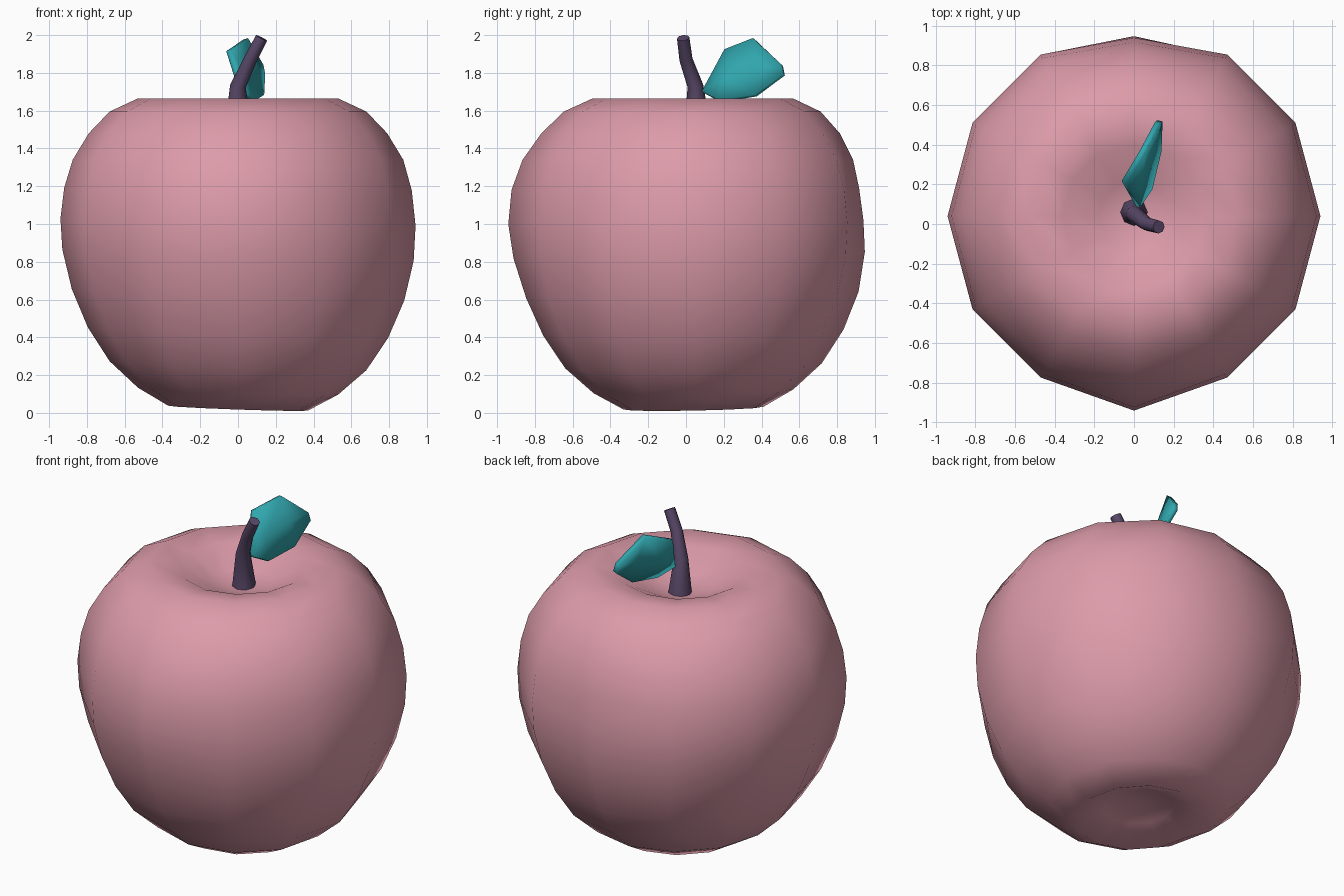
import bpy, bmesh, math
from mathutils import Vector

if "Cube" in bpy.data.objects:
    bpy.data.objects.remove(bpy.data.objects["Cube"])


def material(name, color):
    m = bpy.data.materials.new(name)
    m.diffuse_color = (*color, 1)
    m.use_nodes = True
    m.node_tree.nodes["Principled BSDF"].inputs["Base Color"].default_value = m.diffuse_color
    return m


def make_object(name, bm, mat, angle):
    bmesh.ops.recalc_face_normals(bm, faces=bm.faces)
    me = bpy.data.meshes.new(name)
    bm.to_mesh(me)
    bm.free()
    ob = bpy.data.objects.new(name, me)
    bpy.context.collection.objects.link(ob)
    me.materials.append(mat)
    bpy.ops.object.select_all(action='DESELECT')
    ob.select_set(True)
    bpy.context.view_layer.objects.active = ob
    bpy.ops.object.shade_smooth_by_angle(angle=math.radians(angle))
    return ob


def skin(bm, rings, start=None, end=None):
    """Bridge rings of points; close ends with a tip point or a flat cap."""
    rows = [[bm.verts.new(p) for p in ring] for ring in rings]
    n = len(rows[0])
    for a, b in zip(rows, rows[1:]):
        for i in range(n):
            j = (i + 1) % n
            bm.faces.new((a[i], a[j], b[j], b[i]))
    for row, tip in ((rows[0], start), (rows[-1], end)):
        if tip is None:
            bm.faces.new(row)
        else:
            v = bm.verts.new(tip)
            for i in range(n):
                bm.faces.new((row[i], row[(i + 1) % n], v))


# Apple body: twelve-sided lathe, slightly lopsided, dimpled at both ends
profile = [(0.2, 0.10), (0.37, 0.025), (0.53, 0.115), (0.68, 0.25), (0.795, 0.425),
           (0.88, 0.625), (0.93, 0.835), (0.94, 1.01), (0.92, 1.185), (0.875, 1.34),
           (0.79, 1.48), (0.68, 1.595), (0.53, 1.665), (0.36, 1.64), (0.18, 1.55)]


def body_point(r, z, i):
    t = math.radians(30 * i)
    x, y = r * math.cos(t), r * math.sin(t)
    lean = max(0, min(1, (1.3 - z) / 0.5))
    dz = (-0.035 * x + 0.02 * y) * lean
    cy = 0.04
    if i in (3, 9):
        cy -= 0.045 * math.exp(-((z - 1.12) / 0.35) ** 2)
    return (x, y + cy, z + dz)


bm = bmesh.new()
skin(bm, [[body_point(r, z, i) for i in range(12)] for r, z in profile],
     (0, 0.04, 0.13), (0, 0.05, 1.51))
make_object("apple_body", bm, material("pink_skin", (0.72, 0.33, 0.40)), 180)

# Stem: bent tapering tube
path = [((0, 0.06, 1.51), 0.07), ((0, 0.05, 1.73), 0.042),
        ((0.065, 0.0, 1.87), 0.035), ((0.125, -0.015, 1.985), 0.033)]
pts = [Vector(p) for p, r in path]
rings = []
for k, (p, r) in enumerate(path):
    d = pts[min(k + 1, 3)] - pts[max(k - 1, 0)]
    q = Vector((0, 0, 1)).rotation_difference(d)
    rings.append([pts[k] + q @ Vector((r * math.cos(a), r * math.sin(a), 0))
                  for a in (math.tau * i / 8 for i in range(8))])
bm = bmesh.new()
skin(bm, rings)
make_object("stem", bm, material("purple_stem", (0.10, 0.065, 0.14)), 50)

# Leaf: two cupped halves either side of a midrib, given thickness
upper = [(-0.05, 0.21, 1.92), (0.04, 0.36, 1.98), (0.12, 0.51, 1.84)]
rib = [(0.02, 0.09, 1.70), (0.03, 0.21, 1.77), (0.09, 0.37, 1.82), (0.13, 0.52, 1.79)]
lower = [(0.08, 0.18, 1.65), (0.125, 0.37, 1.68)]
bm = bmesh.new()
u, m, l = [[bm.verts.new(p) for p in row] for row in (upper, rib, lower)]
for f in ((m[0], m[1], u[0]), (m[1], m[2], u[1], u[0]), (m[2], m[3], u[2], u[1]),
          (m[0], l[0], m[1]), (m[1], l[0], l[1], m[2]), (m[2], l[1], m[3])):
    bm.faces.new(f)
leaf = make_object("leaf", bm, material("teal_leaf", (0.03, 0.38, 0.42)), 35)
solid = leaf.modifiers.new("thickness", 'SOLIDIFY')
solid.thickness = 0.03
solid.offset = 0
